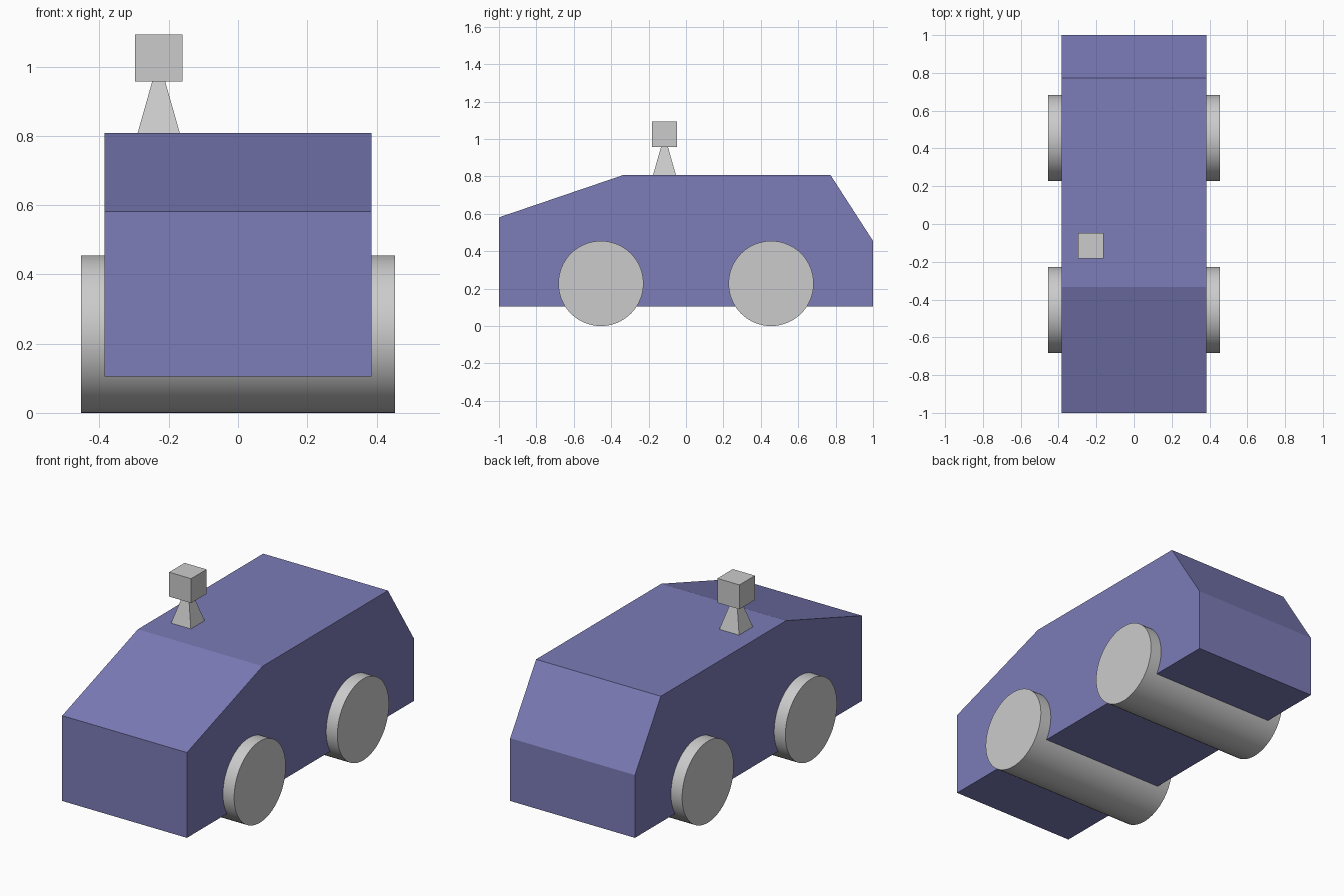
import bpy
import bmesh
import math

if "Cube" in bpy.data.objects:
    bpy.data.objects.remove(bpy.data.objects["Cube"])

# Car body: side profile (y, z) extruded across x
HALF_WIDTH = 0.385
profile = [(-1, 0.105), (1, 0.105), (1, 0.455), (0.772, 0.808), (-0.333, 0.808), (-1, 0.581)]
bm = bmesh.new()
side = bm.faces.new([bm.verts.new((-HALF_WIDTH, y, z)) for y, z in profile])
ext = bmesh.ops.extrude_face_region(bm, geom=[side])
bmesh.ops.translate(bm, vec=(2 * HALF_WIDTH, 0, 0),
                    verts=[v for v in ext["geom"] if isinstance(v, bmesh.types.BMVert)])
bmesh.ops.recalc_face_normals(bm, faces=bm.faces)
mesh = bpy.data.meshes.new("body")
bm.to_mesh(mesh)
bm.free()
body = bpy.data.objects.new("body", mesh)
bpy.context.collection.objects.link(body)
paint = bpy.data.materials.new("blue_paint")
paint.diffuse_color = (0.2, 0.2, 0.48, 1)
paint.use_nodes = True
paint.node_tree.nodes["Principled BSDF"].inputs["Base Color"].default_value = paint.diffuse_color
mesh.materials.append(paint)

# Wheel rollers: each runs through the body from side to side
for name, y in (("front_wheels", -0.455), ("rear_wheels", 0.455)):
    bpy.ops.mesh.primitive_cylinder_add(vertices=64, radius=0.2275, depth=0.908,
                                        location=(0, y, 0.2275),
                                        rotation=(0, math.pi / 2, 0))
    bpy.context.object.name = name
    bpy.ops.object.shade_smooth_by_angle(angle=math.radians(30))

# Roof sensor: square pyramid stand topped by a cube
SX, SY = -0.229, -0.115
bpy.ops.mesh.primitive_cone_add(vertices=4, radius1=0.061 * math.sqrt(2), radius2=0,
                                depth=0.215, location=(SX, SY, 0.808 + 0.215 / 2),
                                rotation=(0, 0, math.pi / 4))
bpy.context.object.name = "sensor_stand"
bpy.ops.mesh.primitive_cube_add(size=0.136, location=(SX, SY, 1.025))
bpy.context.object.name = "sensor_box"
